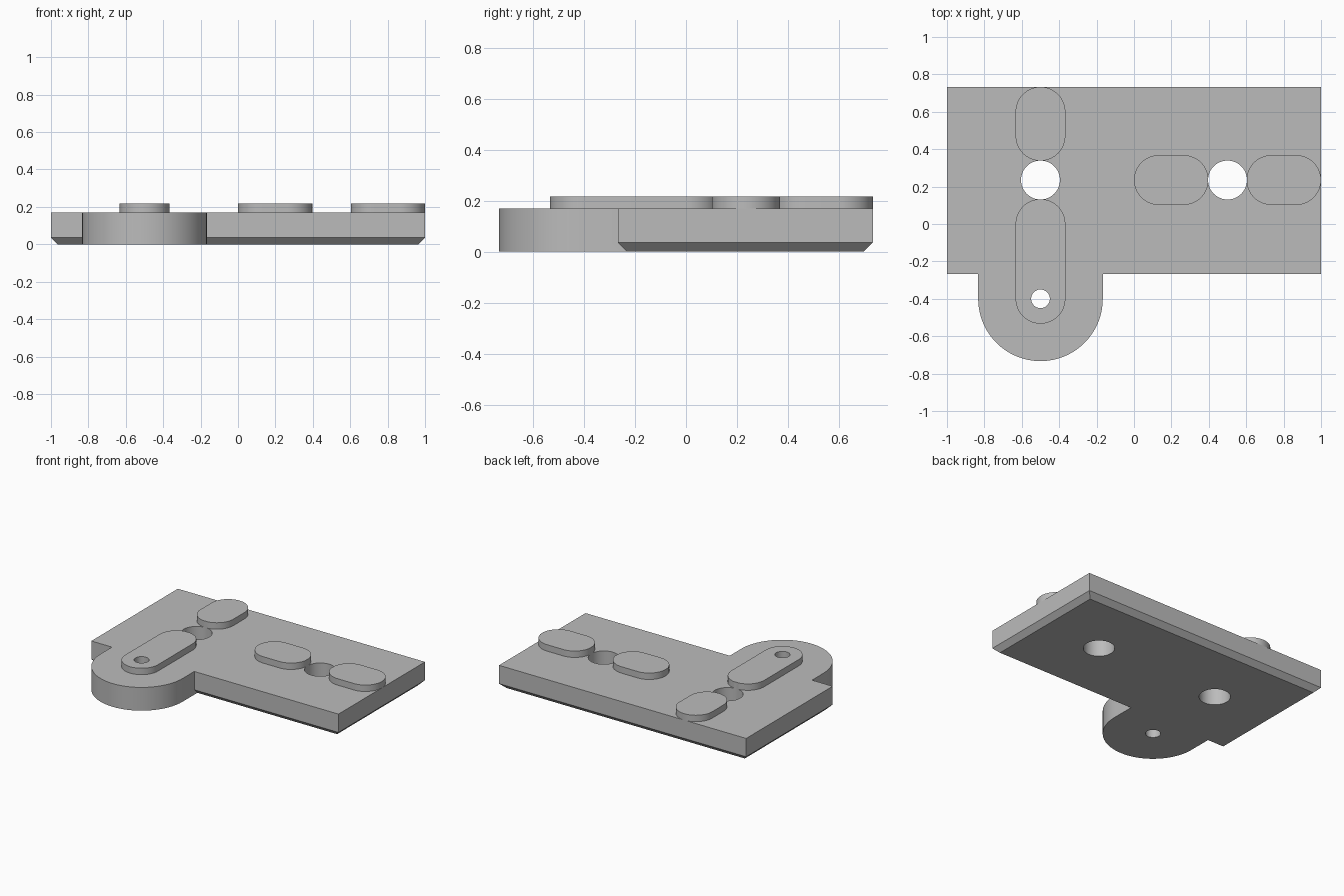
import bpy, bmesh, math

cube = bpy.data.objects.get("Cube")
if cube:
    bpy.data.objects.remove(cube, do_unlink=True)

TOP, RIDGE_TOP = 0.17, 0.217
FRONT, BACK = -0.267, 0.733
TAB_X, TAB_Y, TAB_R = -0.5, -0.4, 0.333
HOLE_Y = 0.235

grey = bpy.data.materials.new("plain grey")
grey.use_nodes = True
colour = (0.5, 0.5, 0.5, 1)
grey.diffuse_color = colour
grey.node_tree.nodes["Principled BSDF"].inputs["Base Color"].default_value = colour


def loft(name, sections):
    """Closed solid through stacked outlines of (z, points)."""
    bm = bmesh.new()
    rings = [[bm.verts.new((x, y, z)) for x, y in pts] for z, pts in sections]
    bm.faces.new(rings[0][::-1])
    bm.faces.new(rings[-1])
    n = len(rings[0])
    for low, high in zip(rings, rings[1:]):
        for i in range(n):
            j = (i + 1) % n
            bm.faces.new((low[i], low[j], high[j], high[i]))
    mesh = bpy.data.meshes.new(name)
    bm.to_mesh(mesh)
    bm.free()
    mesh.materials.append(grey)
    obj = bpy.data.objects.new(name, mesh)
    bpy.context.collection.objects.link(obj)
    return obj


def arc(cx, cy, r, start, sweep, steps):
    return [(cx + r * math.cos(start + sweep * i / steps),
             cy + r * math.sin(start + sweep * i / steps)) for i in range(steps + 1)]


def rectangle(inset):
    x, f, b = 1 - inset, FRONT + inset, BACK - inset
    return [(-x, f), (x, f), (x, b), (-x, b)]


def slot(x0, x1, y0, y1):
    """Outline with fully rounded ends along its longer side."""
    r = min(x1 - x0, y1 - y0) / 2
    if x1 - x0 > y1 - y0:
        y = (y0 + y1) / 2
        return (arc(x1 - r, y, r, -math.pi / 2, math.pi, 32)
                + arc(x0 + r, y, r, math.pi / 2, math.pi, 32))
    x = (x0 + x1) / 2
    return (arc(x, y1 - r, r, 0, math.pi, 32)
            + arc(x, y0 + r, r, math.pi, math.pi, 32))


def boolean(obj, other, operation):
    mod = obj.modifiers.new("join", 'BOOLEAN')
    mod.operation, mod.solver, mod.object = operation, 'EXACT', other
    bpy.context.view_layer.objects.active = obj
    bpy.ops.object.modifier_apply(modifier=mod.name)


# Base plate with bevelled lower edge, joined to the rounded tab
plate = loft("base_plate", [(0, rectangle(0.036)), (0.036, rectangle(0)), (TOP, rectangle(0))])
tab_outline = (arc(TAB_X, TAB_Y, TAB_R, math.pi, math.pi, 64)
               + [(TAB_X + TAB_R, -0.15), (TAB_X - TAB_R, -0.15)])
tab = loft("tab", [(0, tab_outline), (TOP, tab_outline)])
boolean(plate, tab, 'UNION')
bpy.data.objects.remove(tab, do_unlink=True)

# Raised rounded ridges
W = 0.133
ridges = [loft(name, [(TOP, slot(*box)), (RIDGE_TOP, slot(*box))]) for name, box in (
    ("back_ridge", (TAB_X - W, TAB_X + W, 0.338, BACK)),
    ("tab_ridge", (TAB_X - W, TAB_X + W, TAB_Y - W, 0.133)),
    ("inner_ridge", (0, 0.398, HOLE_Y - W, HOLE_Y + W)),
    ("outer_ridge", (0.602, 1, HOLE_Y - W, HOLE_Y + W)))]

# Drilled holes
for x, y, r in ((TAB_X, HOLE_Y, 0.104), (0.5, HOLE_Y, 0.104), (TAB_X, TAB_Y, 0.05)):
    circle = arc(x, y, r, 0, 2 * math.pi, 48)[:-1]
    drill = loft("drill", [(-0.1, circle), (0.4, circle)])
    for part in [plate] + ridges:
        boolean(part, drill, 'DIFFERENCE')
    bpy.data.objects.remove(drill, do_unlink=True)

# Smooth curved walls, keep edges sharp
for part in [plate] + ridges:
    bpy.ops.object.select_all(action='DESELECT')
    part.select_set(True)
    bpy.context.view_layer.objects.active = part
    bpy.ops.object.shade_smooth_by_angle(angle=math.radians(30))
